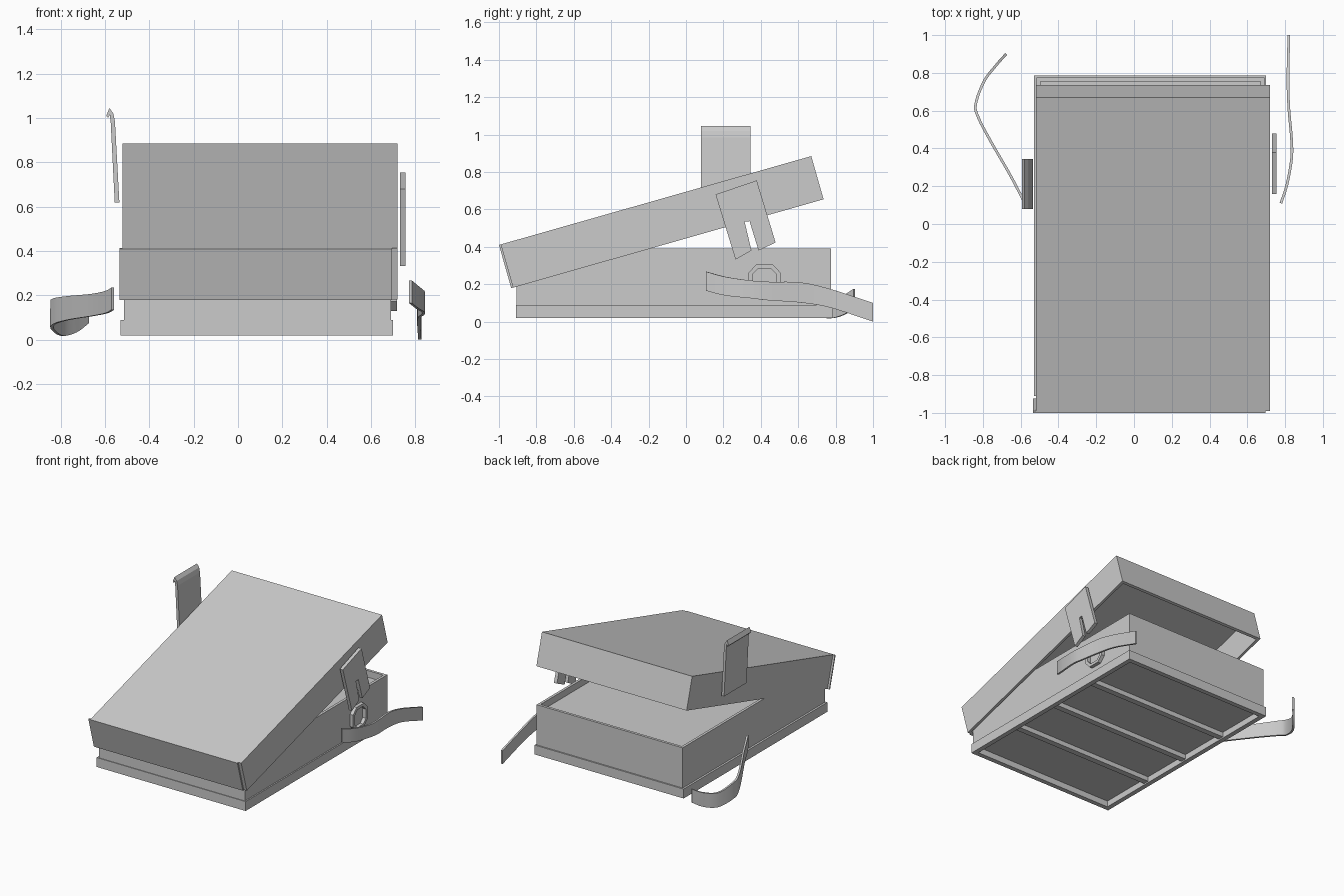
import bpy, bmesh, math
from mathutils import Vector, Matrix

if "Cube" in bpy.data.objects:
    bpy.data.objects.remove(bpy.data.objects["Cube"])

grey = bpy.data.materials.new("plain grey")
grey.diffuse_color = (0.6, 0.6, 0.6, 1)
grey.use_nodes = True
grey.node_tree.nodes["Principled BSDF"].inputs["Base Color"].default_value = grey.diffuse_color


def finish(name, bm):
    bmesh.ops.recalc_face_normals(bm, faces=bm.faces)
    me = bpy.data.meshes.new(name)
    bm.to_mesh(me)
    bm.free()
    me.materials.append(grey)
    ob = bpy.data.objects.new(name, me)
    bpy.context.collection.objects.link(ob)
    return ob


def box(name, x, y, z):
    bm = bmesh.new()
    bmesh.ops.create_cube(bm, size=1)
    for v in bm.verts:
        v.co = [(a + b) / 2 + c * (b - a) for (a, b), c in zip((x, y, z), v.co)]
    return finish(name, bm)


def loops_solid(name, sections):
    """Join closed loops of points into a ring, last loop back to the first."""
    bm = bmesh.new()
    rows = [[bm.verts.new(p) for p in s] for s in sections]
    n = len(rows[0])
    for i, a in enumerate(rows):
        b = rows[(i + 1) % len(rows)]
        for j in range(n):
            k = (j + 1) % n
            bm.faces.new((a[j], a[k], b[k], b[j]))
    return finish(name, bm)


def frame(name, x, y, z, t):
    def rect(d, h):
        return [(x[0] + d, y[0] + d, h), (x[1] - d, y[0] + d, h),
                (x[1] - d, y[1] - d, h), (x[0] + d, y[1] - d, h)]
    return loops_solid(name, [rect(0, z[0]), rect(0, z[1]), rect(t, z[1]), rect(t, z[0])])


def extrude(name, pts, place, a, b):
    """Flat outline pushed from a to b; place(u, v, w) gives the position."""
    bm = bmesh.new()
    lo = [bm.verts.new(place(u, v, a)) for u, v in pts]
    hi = [bm.verts.new(place(u, v, b)) for u, v in pts]
    bm.faces.new(lo)
    bm.faces.new(hi[::-1])
    for i in range(len(pts)):
        j = (i + 1) % len(pts)
        bm.faces.new((lo[i], lo[j], hi[j], hi[i]))
    return finish(name, bm)


def strap(name, keys, thick=0.014, steps=6):
    """Curved band through (x, y, bottom z, top z) stations."""
    k = [Vector(p) for p in keys]
    k = [2 * k[0] - k[1]] + k + [2 * k[-1] - k[-2]]
    path = []
    for i in range(1, len(k) - 2):
        p0, p1, p2, p3 = k[i - 1:i + 3]
        for s in range(steps):
            t = s / steps
            path.append(0.5 * (2 * p1 + (p2 - p0) * t + (2 * p0 - 5 * p1 + 4 * p2 - p3) * t * t
                               + (3 * p1 - p0 - 3 * p2 + p3) * t ** 3))
    path.append(k[-2])
    bm = bmesh.new()
    rows = [(bm.verts.new((p[0], p[1], p[2])), bm.verts.new((p[0], p[1], p[3]))) for p in path]
    for a, b in zip(rows, rows[1:]):
        bm.faces.new((a[0], b[0], b[1], a[1]))
    ob = finish(name, bm)
    mod = ob.modifiers.new("thickness", "SOLIDIFY")
    mod.thickness, mod.offset = thick, 0
    bpy.ops.object.select_all(action="DESELECT")
    ob.select_set(True)
    bpy.context.view_layer.objects.active = ob
    bpy.ops.object.modifier_apply(modifier=mod.name)
    bpy.ops.object.shade_smooth_by_angle(angle=math.radians(35))
    return ob


# Case base: plinth, walls, inner floor and underside
frame("base_plinth", (-0.53, 0.70), (-0.91, 0.785), (0.02, 0.09), 0.035)
frame("base_walls", (-0.515, 0.69), (-0.905, 0.775), (0.09, 0.39), 0.02)
box("inner_floor", (-0.496, 0.671), (-0.886, 0.756), (0.32, 0.34))
box("base_panel", (-0.51, 0.68), (-0.89, 0.765), (0.065, 0.089))
for i, y in enumerate((-0.46, -0.06, 0.34)):
    box(f"bottom_slat_{i + 1}", (-0.495, 0.665), (y - 0.022, y + 0.022), (0.03, 0.065))

# Tilted lid: open shell with a slightly shifted front panel
L, H = 1.736, 0.24
tilt = Matrix.Translation((0, -1.0, 0.41)) @ Matrix.Rotation(math.atan2(0.475, 1.67), 4, "X")
for part in (frame("lid_walls", (-0.52, 0.72), (0.01, L), (-H, -0.02), 0.02),
             box("lid_top", (-0.52, 0.72), (0.01, L), (-0.02, 0)),
             box("lid_front_panel", (-0.535, 0.695), (0, 0.01), (-H, 0))):
    part.data.transform(tilt)

# Hooked tab on the left side
extrude("hook_tab",
        [(-0.535, 0.62), (-0.555, 0.985), (-0.562, 1.02), (-0.58, 1.045), (-0.594, 1.01),
         (-0.586, 1.0), (-0.578, 1.015), (-0.574, 0.98), (-0.556, 0.62)],
        lambda u, v, w: (u, w, v), 0.08, 0.345)

# Slotted latch plate on the right side
extrude("latch_plate",
        [(0.158, 0.68), (0.378, 0.755), (0.479, 0.423), (0.388, 0.38),
         (0.34, 0.537), (0.313, 0.535), (0.35, 0.38), (0.265, 0.332)],
        lambda u, v, w: (w, u, v), 0.73, 0.755)

# Eight-sided ring below the latch
outline = [(0.085, 0.045), (0.045, 0.0875), (-0.045, 0.0875), (-0.085, 0.045),
           (-0.085, -0.045), (-0.045, -0.0875), (0.045, -0.0875), (0.085, -0.045)]


def ring_loop(s, x):
    return [(x, 0.42 + u * s, 0.2175 + v * s) for u, v in outline]


loops_solid("latch_ring", [ring_loop(1, 0.69), ring_loop(1, 0.716),
                           ring_loop(0.76, 0.716), ring_loop(0.76, 0.69)])

# Loose straps
strap("right_strap", [(0.778, 0.11, 0.165, 0.267), (0.81, 0.21, 0.14, 0.24),
                      (0.834, 0.345, 0.125, 0.22), (0.834, 0.45, 0.113, 0.213),
                      (0.82, 0.61, 0.102, 0.21), (0.815, 0.77, 0.075, 0.175),
                      (0.82, 1.0, 0.0, 0.10)])
strap("left_strap", [(-0.565, 0.085, 0.135, 0.235), (-0.593, 0.14, 0.12, 0.22),
                     (-0.656, 0.26, 0.107, 0.207), (-0.762, 0.444, 0.09, 0.197),
                     (-0.825, 0.566, 0.072, 0.187), (-0.838, 0.635, 0.05, 0.17),
                     (-0.794, 0.755, 0.018, 0.125), (-0.73, 0.84, 0.035, 0.14),
                     (-0.677, 0.9, 0.075, 0.175)])
